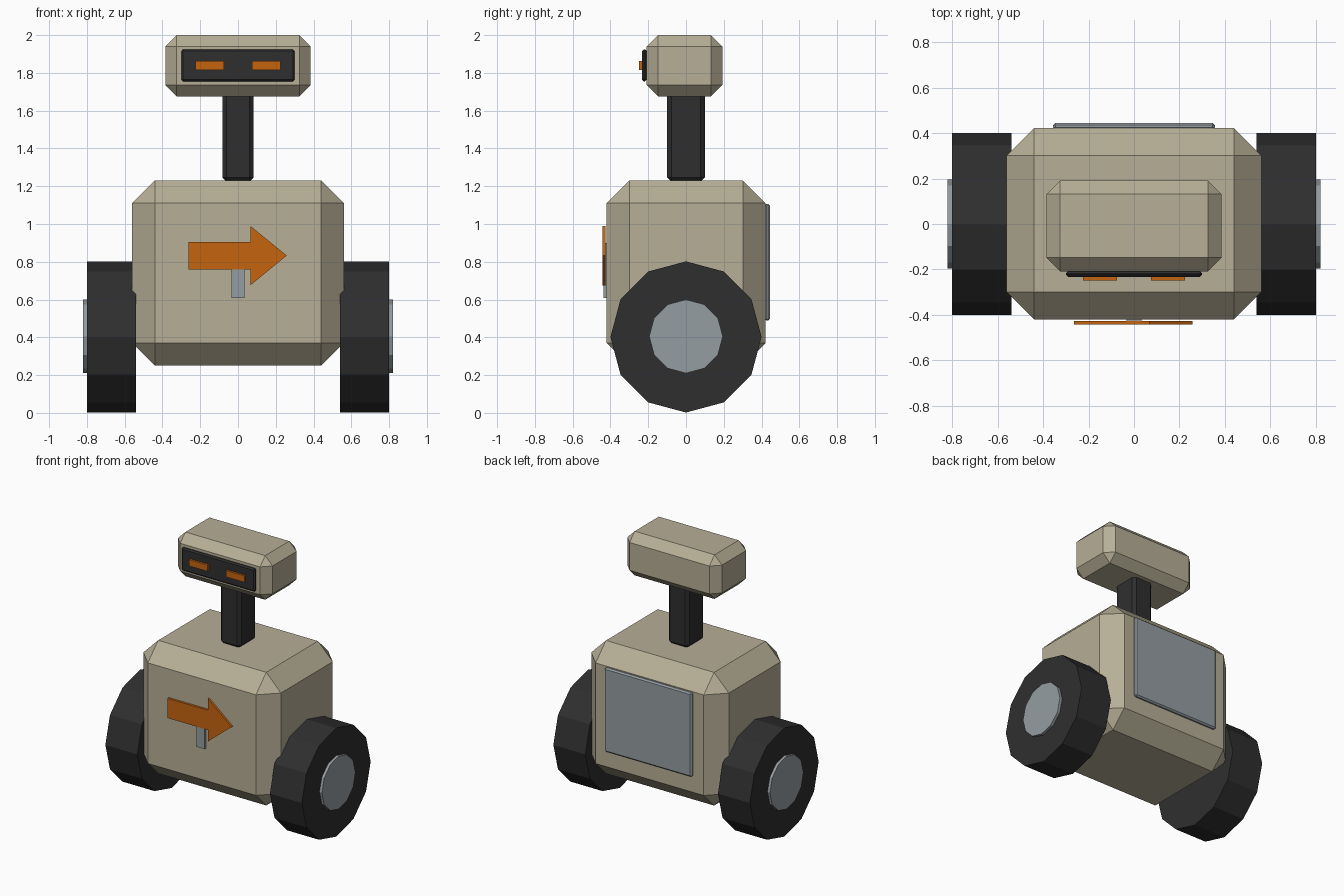
import bpy, bmesh, math
from mathutils import Matrix, Vector

if "Cube" in bpy.data.objects:
    bpy.data.objects.remove(bpy.data.objects["Cube"])


def material(name, rgb):
    m = bpy.data.materials.new(name)
    m.diffuse_color = (*rgb, 1)
    m.use_nodes = True
    m.node_tree.nodes["Principled BSDF"].inputs["Base Color"].default_value = m.diffuse_color
    return m


BEIGE = material("beige_shell", (0.47, 0.425, 0.305))
BLACK = material("dark_rubber", (0.028, 0.028, 0.029))
GREY = material("grey_metal", (0.30, 0.34, 0.36))
ORANGE = material("orange_paint", (0.56, 0.13, 0.005))


def finish(name, bm, mat):
    bmesh.ops.recalc_face_normals(bm, faces=bm.faces)
    mesh = bpy.data.meshes.new(name)
    bm.to_mesh(mesh)
    bm.free()
    mesh.materials.append(mat)
    obj = bpy.data.objects.new(name, mesh)
    bpy.context.collection.objects.link(obj)
    return obj


def box(name, xs, ys, zs, mat, chamfer=0):
    """Box between limits with flat chamfered edges."""
    bm = bmesh.new()
    lo, hi = Vector((xs[0], ys[0], zs[0])), Vector((xs[1], ys[1], zs[1]))
    bmesh.ops.create_cube(bm, size=1)
    for v in bm.verts:
        v.co = (lo + hi) / 2 + v.co * (hi - lo)
    if chamfer:
        bmesh.ops.bevel(bm, geom=bm.edges[:], offset=chamfer, segments=1,
                        profile=0.5, affect='EDGES')
    return finish(name, bm, mat)


def disc(name, x0, x1, radius, z, mat):
    """Twelve-sided cylinder along x with a corner at the top."""
    bm = bmesh.new()
    bmesh.ops.create_cone(bm, cap_ends=True, segments=12, radius1=radius,
                          radius2=radius, depth=abs(x1 - x0))
    bmesh.ops.transform(bm, verts=bm.verts, matrix=Matrix.Translation(
        ((x0 + x1) / 2, 0, z)) @ Matrix.Rotation(math.pi / 2, 4, 'Y'))
    return finish(name, bm, mat)


# Body, neck and head
box("body", (-0.56, 0.56), (-0.42, 0.422), (0.25, 1.23), BEIGE, 0.12)
box("neck", (-0.083, 0.083), (-0.10, 0.10), (1.225, 1.70), BLACK, 0.022)
box("head", (-0.385, 0.385), (-0.208, 0.192), (1.675, 2.0), BEIGE, 0.06)

# Face
box("visor", (-0.30, 0.30), (-0.233, -0.207), (1.755, 1.925), BLACK, 0.01)
for side, label in ((-1, "left"), (1, "right")):
    xs = sorted((side * 0.075, side * 0.225))
    box(label + "_eye", xs, (-0.248, -0.225), (1.815, 1.862), ORANGE)

    # Wheels and hubs
    disc(label + "_wheel", side * 0.54, side * 0.80, 0.40, 0.402, BLACK)
    disc(label + "_hub", side * 0.78, side * 0.82, 0.195, 0.405, GREY)

# Back panel
box("back_panel", (-0.356, 0.356), (0.415, 0.445), (0.488, 1.107), GREY, 0.01)

# Arrow sign on its post
box("sign_post", (-0.034, 0.034), (-0.436, -0.415), (0.608, 0.90), GREY)
outline = [(-0.263, 0.76), (0.065, 0.76), (0.065, 0.675), (0.258, 0.833),
           (0.065, 0.99), (0.065, 0.905), (-0.263, 0.905)]
bm = bmesh.new()
face = bm.faces.new([bm.verts.new((x, -0.443, z)) for x, z in outline])
side = bmesh.ops.extrude_face_region(bm, geom=[face])
bmesh.ops.translate(bm, vec=(0, 0.016, 0),
                    verts=[g for g in side["geom"] if isinstance(g, bmesh.types.BMVert)])
finish("arrow_sign", bm, ORANGE)
